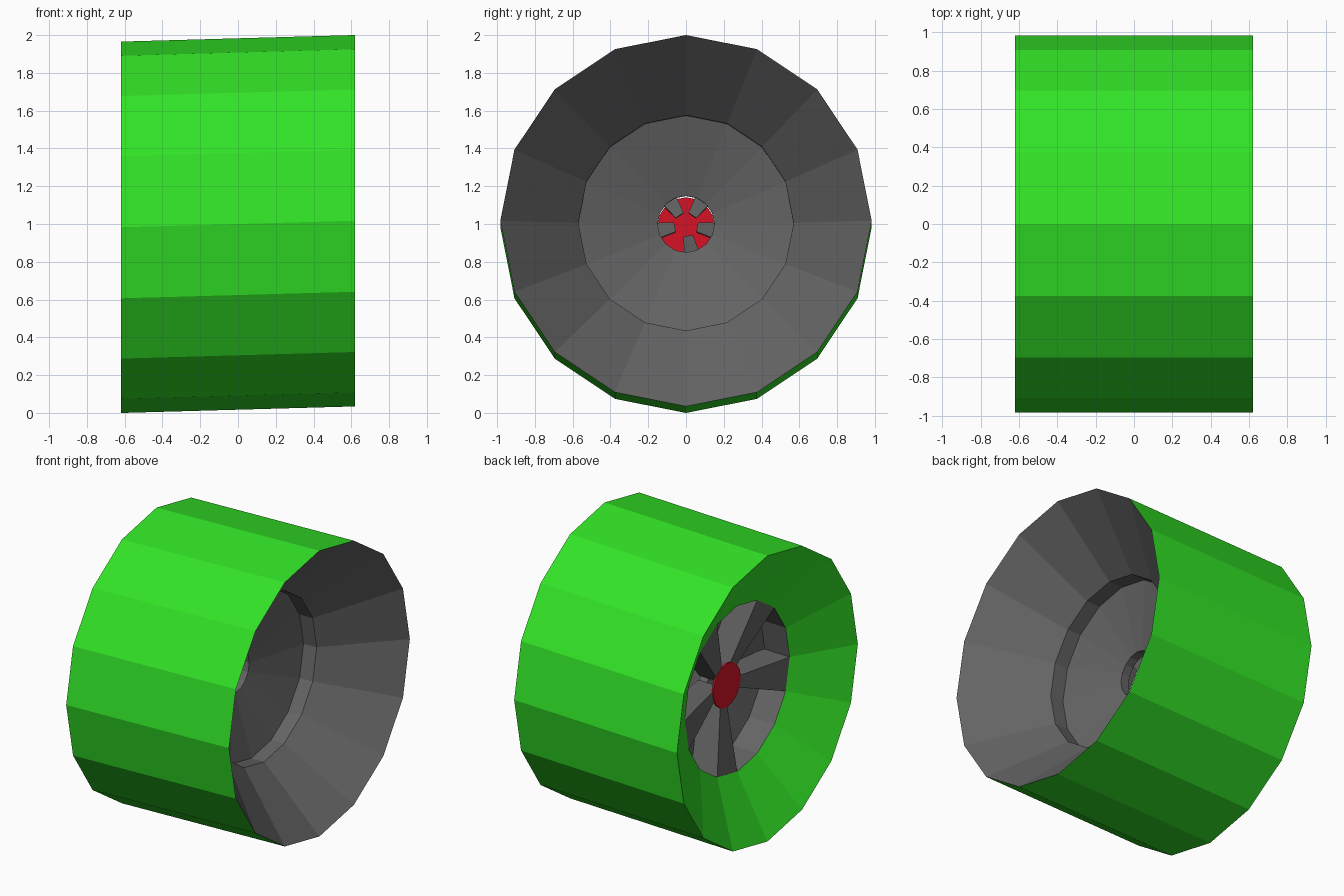
import bpy, bmesh, math

if "Cube" in bpy.data.objects:
    bpy.data.objects.remove(bpy.data.objects["Cube"])

SIDES = 16
SHEAR = 0.028   # the wheel rises slightly toward +x
CENTRE_Z = 1.0


def material(name, colour):
    m = bpy.data.materials.new(name)
    m.diffuse_color = (*colour, 1)
    m.use_nodes = True
    m.node_tree.nodes["Principled BSDF"].inputs["Base Color"].default_value = m.diffuse_color
    return m


green = material("bright_green", (0.032, 0.77, 0.02))
grey = material("dark_grey", (0.13, 0.13, 0.13))
red = material("red", (0.67, 0.006, 0.018))


def place(x, y, z):
    return (x, y, z + CENTRE_Z + SHEAR * x)


def finish(name, bm, mat):
    mesh = bpy.data.meshes.new(name)
    bm.to_mesh(mesh)
    bm.free()
    mesh.materials.append(mat)
    bpy.context.collection.objects.link(bpy.data.objects.new(name, mesh))


def lathe(name, profile, mat, caps=False):
    """Spin (x, radius) points round the wheel axis."""
    bm = bmesh.new()
    rings = []
    for x, r in profile:
        angles = [2 * math.pi * i / SIDES for i in range(SIDES)]
        rings.append([bm.verts.new(place(x, r * math.cos(a), r * math.sin(a)))
                      for a in angles])
    for a, b in zip(rings, rings[1:]):
        for i in range(SIDES):
            j = (i + 1) % SIDES
            bm.faces.new((a[i], a[j], b[j], b[i]))
    if caps:
        bm.faces.new(rings[0][::-1])
        bm.faces.new(rings[-1])
    finish(name, bm, mat)


def spoke(name, degrees):
    """Wedge that widens from the hub to one facet of the rim."""
    t = math.radians(degrees)
    bm = bmesh.new()
    loops = []
    for r, half, front, back in ((0.06, 0.025, -0.29, -0.14),
                                 (0.559, 0.111, -0.39, -0.19)):
        loop = []
        for x, w in ((front, -half), (front, half), (back, half), (back, -half)):
            y = r * math.cos(t) - w * math.sin(t)
            z = r * math.sin(t) + w * math.cos(t)
            loop.append(bm.verts.new(place(x, y, z)))
        loops.append(loop)
    a, b = loops
    bm.faces.new(a)
    bm.faces.new(b[::-1])
    for i in range(4):
        j = (i + 1) % 4
        bm.faces.new((a[j], a[i], b[i], b[j]))
    bmesh.ops.recalc_face_normals(bm, faces=bm.faces)
    finish(name, bm, grey)


# Outer tread with its sloping wall on the spoke side
lathe("tread", [(-0.39, 0.57), (-0.62, 0.983), (0.62, 0.983)], green)

# Deep cone, stepped dish, centre hole and the back of the dish
lathe("rim", [(0.62, 0.983), (0.20, 0.57), (0.10, 0.57), (-0.02, 0.15),
              (-0.08, 0.15), (-0.20, 0.57), (-0.39, 0.57)], grey)

# Five spokes, each meeting one facet of the rim
for n, angle in enumerate((56.25, 123.75, 191.25, 281.25, 348.75)):
    spoke(f"spoke_{n + 1}", angle)

# Hub cap in front of the spokes
lathe("hub_cap", [(-0.312, 0.15), (-0.300, 0.15)], red, caps=True)
